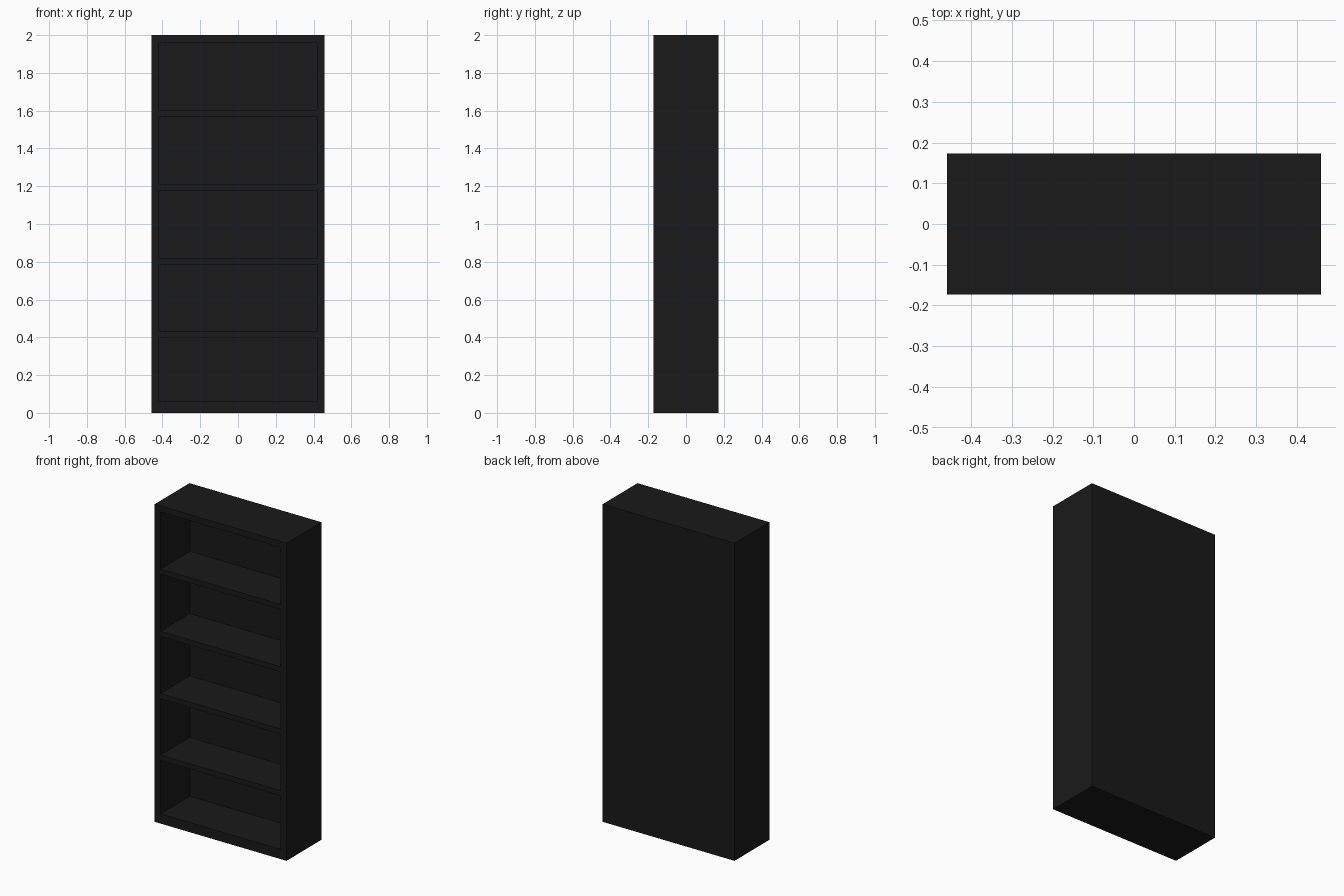
import bpy

if "Cube" in bpy.data.objects:
    bpy.data.objects.remove(bpy.data.objects["Cube"])

# overall case sizes
HW, HD, H = 0.459, 0.173, 2.0
SIDE = 0.041
INNER = HW - SIDE
BACK_Y = 0.118          # inner face of the back panel

black = bpy.data.materials.new("black_wood")
black.diffuse_color = (0.01, 0.01, 0.01, 1)
black.use_nodes = True
black.node_tree.nodes["Principled BSDF"].inputs["Base Color"].default_value = black.diffuse_color


def board(name, x0, x1, y0, y1, z0, z1):
    bpy.ops.mesh.primitive_cube_add(
        size=1, location=((x0 + x1) / 2, (y0 + y1) / 2, (z0 + z1) / 2))
    o = bpy.context.object
    o.name = name
    o.scale = (x1 - x0, y1 - y0, z1 - z0)
    bpy.ops.object.transform_apply(location=False, rotation=False, scale=True)
    o.data.materials.append(black)
    return o


# side panels
board("side_left", -HW, -INNER, -HD, HD, 0, H)
board("side_right", INNER, HW, -HD, HD, 0, H)

# top, plinth and back
board("top_board", -INNER, INNER, -HD, HD, 1.962, H)
board("base_plinth", -INNER, INNER, -HD, HD, 0, 0.061)
board("back_panel", -INNER, INNER, BACK_Y, HD, 0.061, 1.962)

# shelves
for i, z in enumerate((0.398, 0.786, 1.178, 1.57)):
    board(f"shelf_{i + 1}", -INNER, INNER, -HD, BACK_Y, z, z + 0.033)
